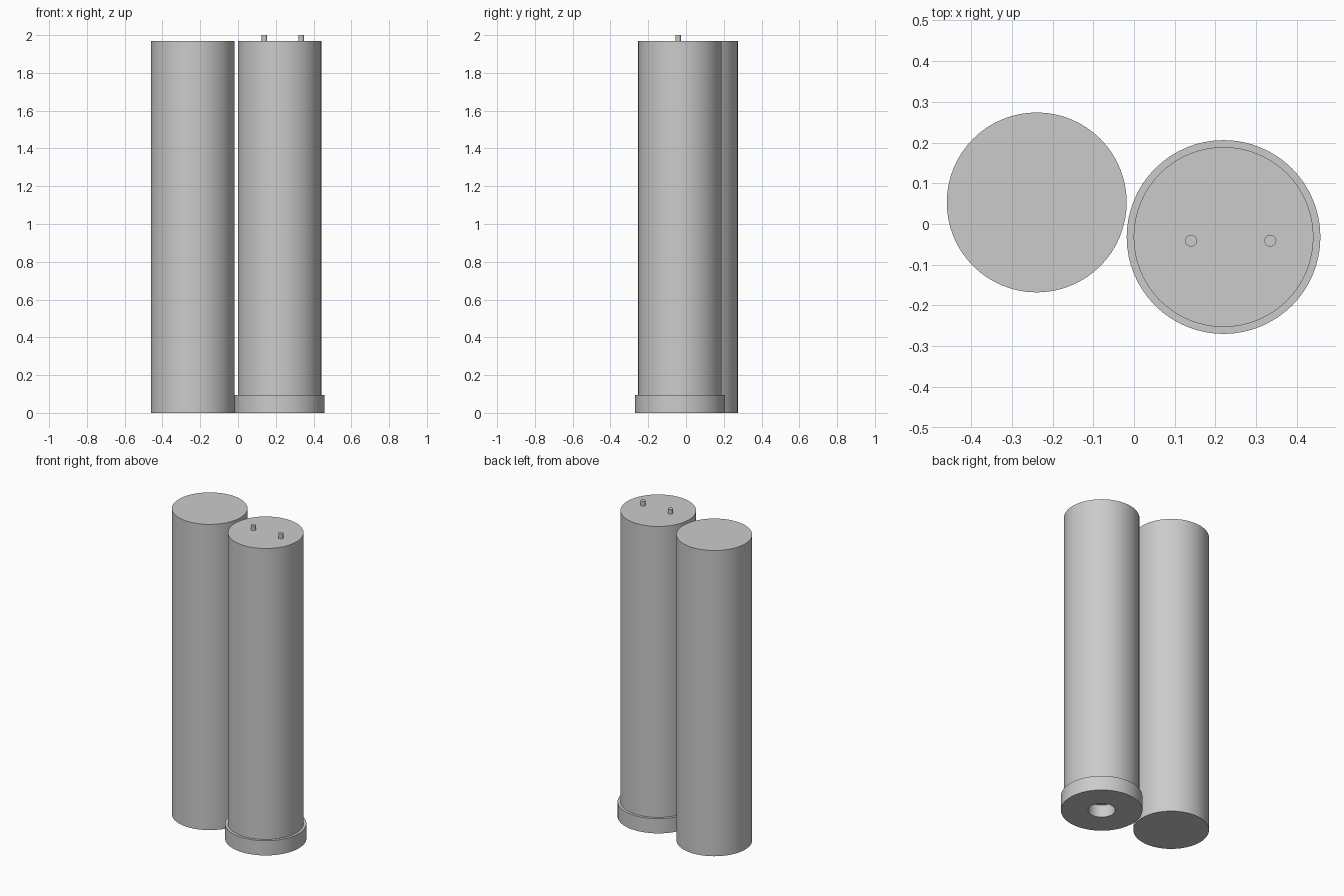
import bpy, bmesh, math

if "Cube" in bpy.data.objects:
    bpy.data.objects.remove(bpy.data.objects["Cube"])

grey = bpy.data.materials.new("light grey")
grey.diffuse_color = (0.6, 0.6, 0.6, 1)
grey.use_nodes = True
grey.node_tree.nodes["Principled BSDF"].inputs["Base Color"].default_value = grey.diffuse_color


def lathe(name, center, profile, segments=64):
    """Spin a closed (radius, height) profile; points at radius 0 become poles."""
    bm = bmesh.new()
    verts = [bm.verts.new((r, 0, z)) for r, z in profile]
    edges = [bm.edges.new(p) for p in zip(verts, verts[1:])]
    bmesh.ops.spin(bm, geom=verts + edges, cent=(0, 0, 0), axis=(0, 0, 1),
                   angle=math.tau, steps=segments, use_duplicate=False)
    bmesh.ops.remove_doubles(bm, verts=bm.verts, dist=1e-5)
    bmesh.ops.recalc_face_normals(bm, faces=bm.faces)
    mesh = bpy.data.meshes.new(name)
    bm.to_mesh(mesh)
    bm.free()
    mesh.materials.append(grey)
    obj = bpy.data.objects.new(name, mesh)
    obj.location = (*center, 0)
    bpy.context.collection.objects.link(obj)
    bpy.ops.object.select_all(action='DESELECT')
    obj.select_set(True)
    bpy.context.view_layer.objects.active = obj
    bpy.ops.object.shade_smooth_by_angle(angle=math.radians(30))


def cylinder(name, center, r, z0, z1, segments=64):
    lathe(name, center, [(0, z0), (r, z0), (r, z1), (0, z1)], segments)


R, TOP = 0.221, 1.97
LEFT, RIGHT = (-0.239, 0.053), (0.22, -0.032)

# Plain cylinder
cylinder("plain_cylinder", LEFT, R, 0, TOP)

# Capped cylinder, with a round recess in its underside
CAP_R, CAP_H, HOLE_R, HOLE_D = 0.238, 0.095, 0.079, 0.08
cylinder("capped_cylinder", RIGHT, R, HOLE_D, TOP)
lathe("bottom_cap", RIGHT, [(HOLE_R, HOLE_D), (HOLE_R, 0), (CAP_R, 0),
                            (CAP_R, CAP_H), (R, CAP_H)])

# Two contact pins on top
for side, x in (("left", 0.14), ("right", 0.335)):
    cylinder(f"{side}_pin", (x, -0.041), 0.0145, TOP - 0.01, 2.0, 24)
